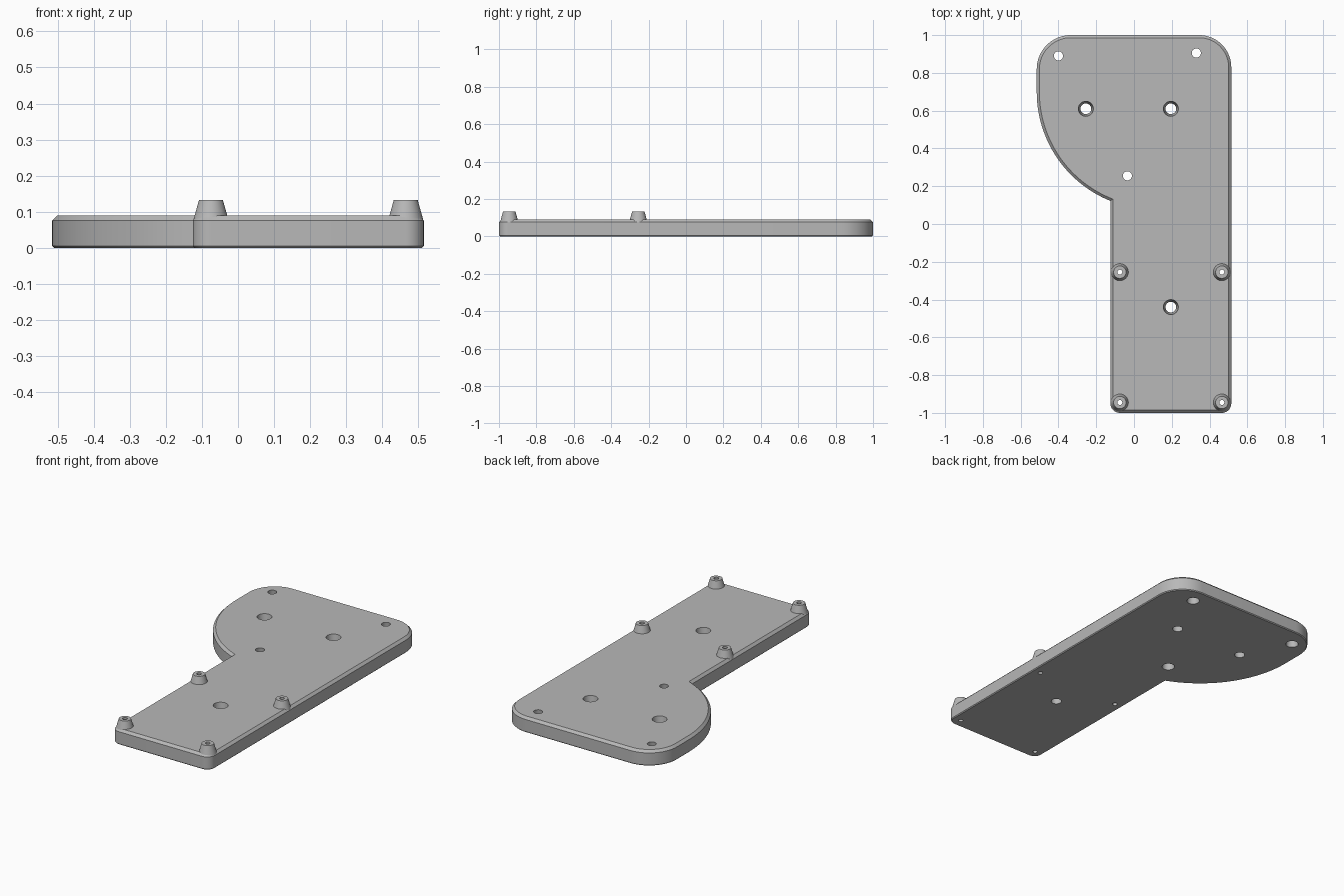
import bpy, bmesh
from math import sin, cos, pi, radians
from mathutils import Vector

cube = bpy.data.objects.get("Cube")
if cube:
    bpy.data.objects.remove(cube, do_unlink=True)

grey = bpy.data.materials.new("plain_grey")
grey.use_nodes = True
grey.diffuse_color = (0.48, 0.48, 0.48, 1)
grey.node_tree.nodes["Principled BSDF"].inputs["Base Color"].default_value = grey.diffuse_color

TOP = 0.09


def make_object(name, bm):
    bmesh.ops.recalc_face_normals(bm, faces=bm.faces)
    mesh = bpy.data.meshes.new(name)
    bm.to_mesh(mesh)
    bm.free()
    mesh.materials.append(grey)
    ob = bpy.data.objects.new(name, mesh)
    bpy.context.collection.objects.link(ob)
    return ob


def bridge(bm, a, b):
    n = len(a)
    for i in range(n):
        j = (i + 1) % n
        bm.faces.new((a[i], a[j], b[j], b[i]))


def lathe(bm, x, y, profile, hollow=False, sides=40):
    rings = [[bm.verts.new((x + r * cos(2 * pi * i / sides), y + r * sin(2 * pi * i / sides), z))
              for i in range(sides)] for r, z in profile]
    for a, b in zip(rings, rings[1:]):
        bridge(bm, a, b)
    if hollow:
        bridge(bm, rings[-1], rings[0])
    else:
        bm.faces.new(rings[0])
        bm.faces.new(rings[-1])


def arc(cx, cy, r, start, end, steps):
    angles = [radians(start + (end - start) * i / steps) for i in range(steps + 1)]
    return [Vector((cx + r * cos(a), cy + r * sin(a))) for a in angles]


def inset(points, d):
    """Move a counter-clockwise outline inwards with mitred corners."""
    out = []
    for i, p in enumerate(points):
        e1 = (p - points[i - 1]).normalized()
        e2 = (points[(i + 1) % len(points)] - p).normalized()
        n1, n2 = Vector((-e1.y, e1.x)), Vector((-e2.y, e2.x))
        out.append(p + (n1 + n2) * (d / (1 + n1.dot(n2))))
    return out


# Plate outline: narrow stem, square back corner, broad rounded lobe
outline = (arc(-0.075, -0.95, 0.05, 180, 270, 10)
           + arc(0.465, -0.95, 0.05, 270, 360, 10)
           + arc(0.345, 0.83, 0.17, 0, 90, 18)
           + arc(-0.335, 0.82, 0.18, 90, 180, 18)
           + arc(0.108, 0.70, 0.623, 180, 248, 36)
           + [Vector((-0.125, 0.118))])

# Plate body with chamfered rims
bm = bmesh.new()
levels = [(0.005, 0), (0, 0.005), (0, TOP - 0.014), (0.014, TOP)]
rings = [[bm.verts.new((p.x, p.y, z)) for p in inset(outline, d)] for d, z in levels]
for lower, upper in zip(rings, rings[1:]):
    bridge(bm, lower, upper)
bm.faces.new(rings[0])
bm.faces.new(rings[-1])
plate = make_object("base_plate", bm)

# Hole cutters: tapered holes from above and below, narrow bores under the standoffs
posts = [(x, y) for x in (-0.075, 0.465) for y in (-0.945, -0.255)]
bm = bmesh.new()
for x, y in [(-0.255, 0.61), (0.195, 0.61), (0.195, -0.44)]:
    lathe(bm, x, y, [(0.027, -0.01), (0.041, TOP + 0.01)])
for x, y in [(-0.40, 0.89), (0.33, 0.905), (-0.035, 0.255)]:
    lathe(bm, x, y, [(0.036, -0.01), (0.023, TOP + 0.01)])
for x, y in posts:
    lathe(bm, x, y, [(0.013, -0.01), (0.013, TOP + 0.01)])
cutter = make_object("hole_cutter", bm)
cutter.hide_render = True

cut = plate.modifiers.new("holes", "BOOLEAN")
cut.operation = "DIFFERENCE"
cut.solver = "EXACT"
cut.object = cutter
bpy.context.view_layer.update()
cut_mesh = bpy.data.meshes.new_from_object(
    plate.evaluated_get(bpy.context.evaluated_depsgraph_get()))
plate.modifiers.clear()
plate.data = cut_mesh
bpy.data.objects.remove(cutter, do_unlink=True)

# Tapered hollow standoffs
parts = [plate]
names = ["front_right", "back_right", "front_left", "back_left"]
for name, (x, y) in zip(names, posts):
    bm = bmesh.new()
    lathe(bm, x, y, [(0.013, 0.076), (0.049, 0.076), (0.033, 0.133), (0.013, 0.133)], hollow=True)
    parts.append(make_object(name + "_standoff", bm))

# Smooth the curves, keep the edges crisp
bpy.ops.object.select_all(action="DESELECT")
for ob in parts:
    ob.select_set(True)
bpy.context.view_layer.objects.active = plate
bpy.ops.object.shade_smooth_by_angle(angle=radians(25))
